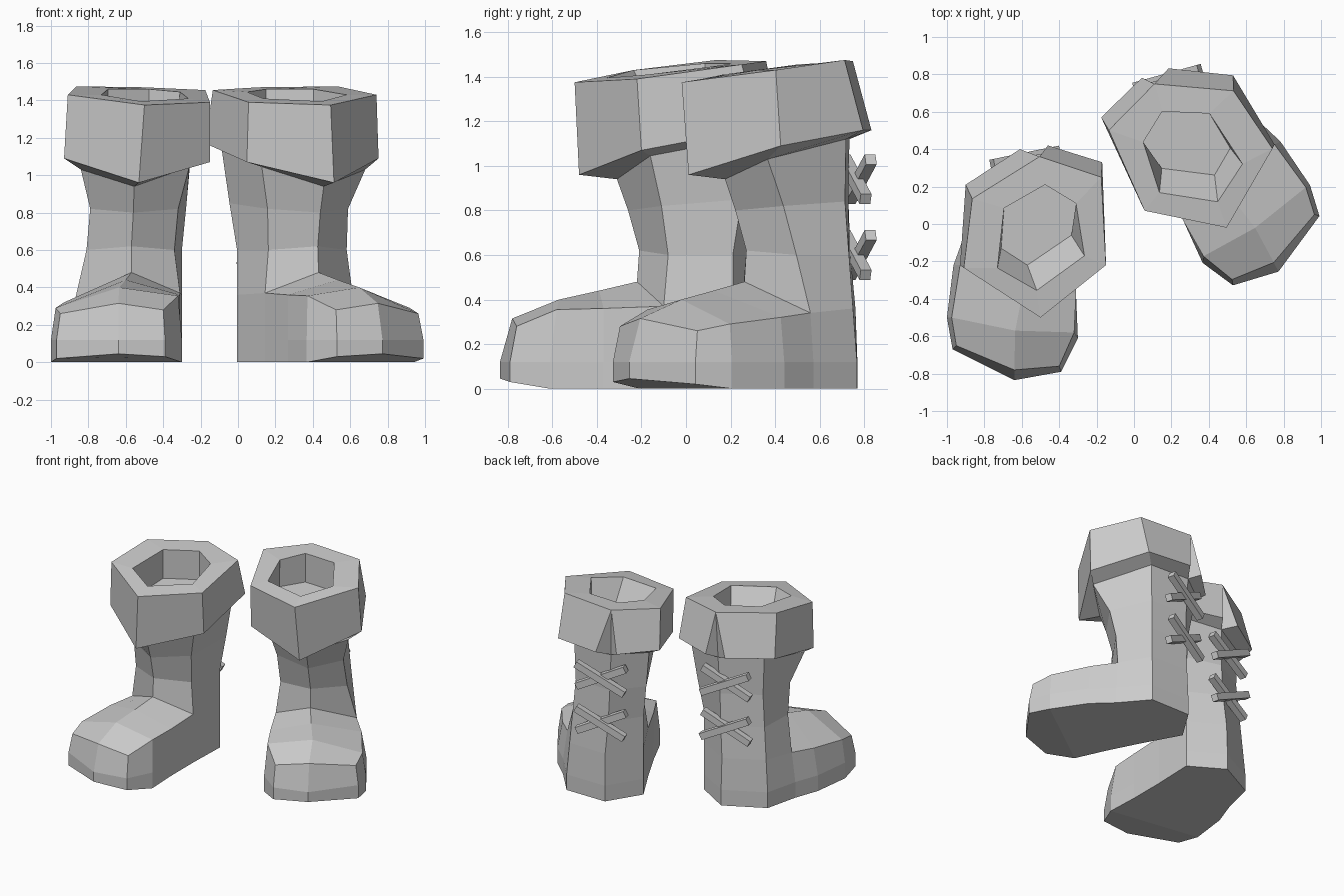
import bpy, bmesh
from math import radians, atan2
from mathutils import Matrix, Vector

if "Cube" in bpy.data.objects:
    bpy.data.objects.remove(bpy.data.objects["Cube"])

# The second boot is the first one mirrored, turned and shifted
LEFT = Matrix.Identity(4)
RIGHT = (Matrix.Translation((-0.177, 0.199, 0)) @ Matrix.Rotation(radians(27), 4, 'Z')
         @ Matrix.Diagonal((-1, 1, 1, 1)))


def finish(bm, name, matrix):
    bmesh.ops.transform(bm, matrix=matrix, verts=bm.verts)
    bmesh.ops.recalc_face_normals(bm, faces=bm.faces)
    mesh = bpy.data.meshes.new(name)
    bm.to_mesh(mesh)
    bm.free()
    bpy.context.collection.objects.link(bpy.data.objects.new(name, mesh))


def ring(bm, points):
    return [bm.verts.new(p) for p in points]


def bridge(bm, a, b):
    n = len(a)
    for i in range(n):
        j = (i + 1) % n
        bm.faces.new((a[i], a[j], b[j], b[i]))


# Foot outline: back, back right, right, side, ball, toe corner, tip, toe corner, ball, side, left, back left
SOLE = [(-.55, .36), (-.30, .21), (-.31, -.10), (-.31, -.37), (-.30, -.61), (-.39, -.79),
        (-.64, -.835), (-.97, -.67), (-1.0, -.50), (-.965, -.22), (-.90, -.04), (-.84, .21)]
TOE_LIFT = {5: .03, 6: .045, 7: .02}
UPPER = [(-.55, .35, .36), (-.30, .21, .36), (-.31, -.10, .37), (-.31, -.37, .36),
         (-.32, -.58, .355), (-.40, -.76, .28), (-.64, -.78, .315), (-.95, -.65, .26),
         (-.975, -.50, .29), (-.93, -.22, .32), (-.87, -.04, .34), (-.82, .20, .36)]
RIDGE = [(-.57, -.22, .48), (-.60, -.39, .44), (-.635, -.57, .40)]

# Leg hexagons: back, back right, right, front, left, back left
LOW_LEG = [(-.53, .335, .60), (-.30, .21, .60), (-.34, -.08, .60),
           (-.57, -.21, .62), (-.81, -.08, .60), (-.80, .19, .60)]
MID_LEG = [(-.52, .33, .84), (-.275, .25, .85), (-.32, -.11, .82),
           (-.56, -.26, .80), (-.79, -.135, .82), (-.78, .18, .84)]
TOP_LEG = [(-.51, .34, 1.12), (-.25, .29, 1.13), (-.26, -.16, 1.045),
           (-.555, -.31, .94), (-.84, -.24, 1.03), (-.79, .18, 1.12)]

# Cuff hexagons in the same order
CUFF_TOP = [(-.505, .36, 1.47), (-.175, .25, 1.455), (-.15, -.22, 1.39),
            (-.50, -.50, 1.375), (-.91, -.235, 1.43), (-.865, .135, 1.475)]
CUFF_LOW = [(-.46, .42, 1.16), (-.17, .33, 1.17), (-.15, -.20, 1.07), (-.53, -.48, .96),
            (-.93, -.22, 1.09), (-.90, .21, 1.16), (-.61, .40, 1.16)]
RIM = [(-.475, .21, 1.46), (-.31, .11, 1.445), (-.265, -.17, 1.41),
       (-.52, -.355, 1.395), (-.73, -.235, 1.43), (-.695, .085, 1.46)]
INSIDE = [(-.475, .21, 1.24), (-.31, .11, 1.24), (-.335, -.06, 1.22),
          (-.57, -.22, 1.20), (-.71, -.13, 1.22), (-.695, .085, 1.24)]


def body(name, matrix):
    bm = bmesh.new()
    sole = ring(bm, [(x, y, TOE_LIFT.get(i, 0)) for i, (x, y) in enumerate(SOLE)])
    welt = ring(bm, [(x, y, .12) for x, y in SOLE])
    upper = ring(bm, UPPER)
    bridge(bm, sole, welt)
    bridge(bm, welt, upper)
    bm.faces.new([sole[i] for i in (8, 9, 10, 11, 0, 1, 2, 3, 4)])
    bm.faces.new(sole[4:9])
    # instep and toe cap either side of the ridge
    mid = ring(bm, RIDGE) + [upper[6]]
    for i in range(3):
        bm.faces.new((upper[2 + i], mid[i], mid[i + 1], upper[3 + i]))
        bm.faces.new((mid[i], upper[10 - i], upper[9 - i], mid[i + 1]))
    # leg
    low = [upper[0], upper[1], upper[2], mid[0], upper[10], upper[11]]
    for points in (LOW_LEG, MID_LEG, TOP_LEG):
        nxt = ring(bm, points)
        bridge(bm, low, nxt)
        low = nxt
    finish(bm, name, matrix)


def cuff(name, matrix):
    bm = bmesh.new()
    leg, low, top, rim, inner = [ring(bm, p) for p in (TOP_LEG, CUFF_LOW, CUFF_TOP, RIM, INSIDE)]
    for i in range(6):
        j = (i + 1) % 6
        bm.faces.new((low[i], low[i + 1], top[j], top[i]))
        bm.faces.new((leg[i], leg[j], low[i + 1], low[i]))
    # split at the back
    bm.faces.new((top[0], low[6], leg[0]))
    bm.faces.new((top[0], leg[0], low[0]))
    # rim and opening
    bridge(bm, top, rim)
    bridge(bm, rim, inner)
    bm.faces.new(inner)
    finish(bm, name, matrix)


def laces(name, matrix):
    bm = bmesh.new()
    turn = Matrix.Rotation(radians(11.5), 4, 'Z')
    for z in (.60, .94):
        for s in (-1, 1):
            place = (Matrix.Translation((-.58, .345, z)) @ turn
                     @ Matrix.Translation((0, .012 * s, 0))
                     @ Matrix.Rotation(s * atan2(.085, .17), 4, 'Y')
                     @ Matrix.Diagonal((.40, .05, .05, 1)))
            bmesh.ops.create_cube(bm, size=1, matrix=place)
    finish(bm, name, matrix)


for side, m in (("left", LEFT), ("right", RIGHT)):
    body(side + "_boot", m)
    cuff(side + "_cuff", m)
    laces(side + "_laces", m)
